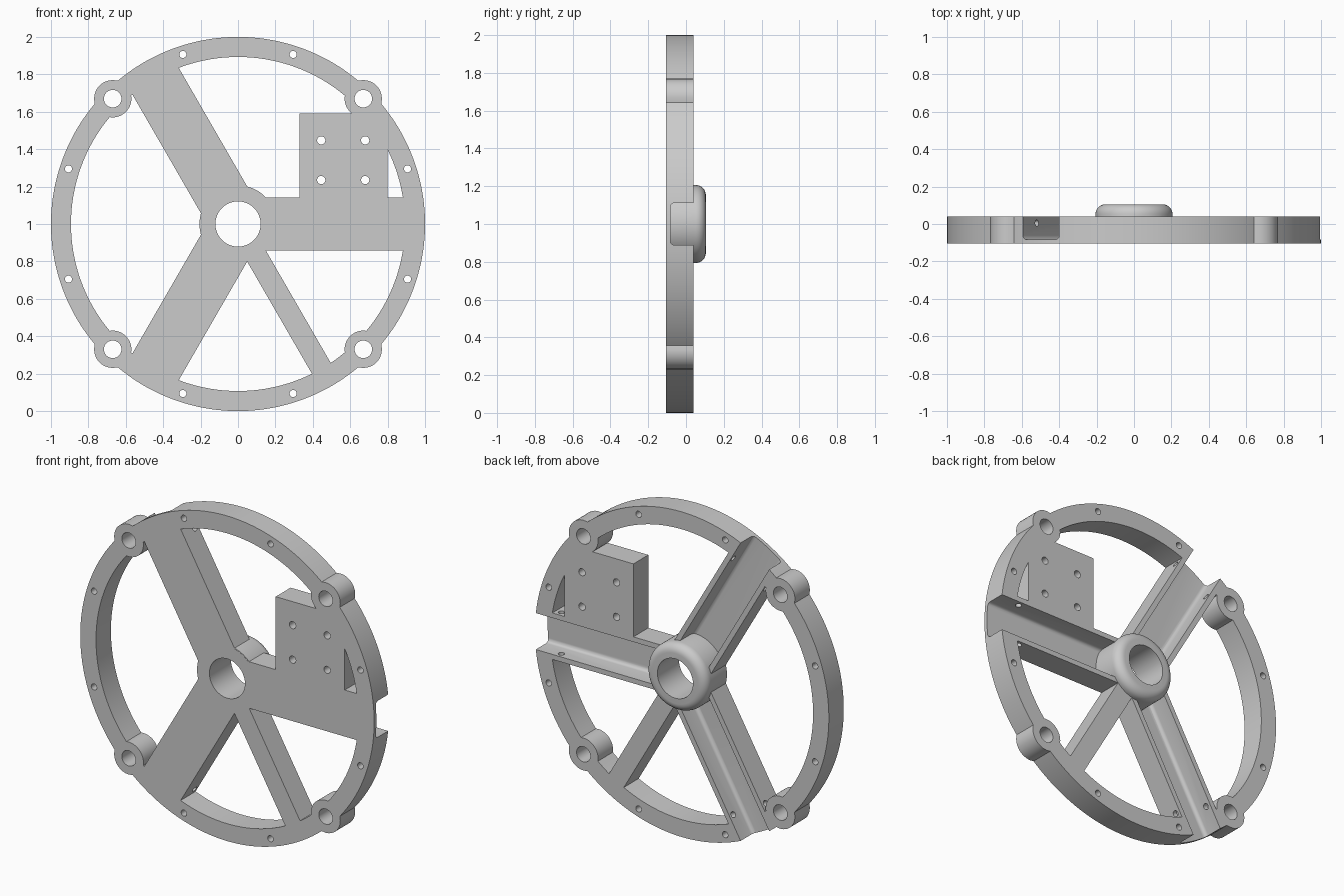
import bpy, bmesh, math
from mathutils import Matrix, Vector

if "Cube" in bpy.data.objects:
    bpy.data.objects.remove(bpy.data.objects["Cube"], do_unlink=True)

FRONT, BACK, HUB_BACK = -0.105, 0.04, 0.105
FLOOR = -0.083
CENTRE = Vector((0, 0, 1))
BOSS_DIST, BOSS_R = 0.947, 0.1


def circle(x, z, r, n=32):
    return [(x + r * math.cos(2 * math.pi * i / n), z + r * math.sin(2 * math.pi * i / n))
            for i in range(n)]


def rect(x0, x1, z0, z1):
    return [(x0, z0), (x1, z0), (x1, z1), (x0, z1)]


def extrude(name, points, offset, turn=0.0):
    """Extrude a loop of 3D points, then turn it about the wheel axis."""
    bm = bmesh.new()
    face = bm.faces.new([bm.verts.new(p) for p in points])
    new = bmesh.ops.extrude_face_region(bm, geom=[face])["geom"]
    bmesh.ops.translate(bm, vec=offset,
                        verts=[g for g in new if isinstance(g, bmesh.types.BMVert)])
    bmesh.ops.transform(bm, verts=bm.verts,
                        matrix=Matrix.Translation(CENTRE) @ Matrix.Rotation(-turn, 4, 'Y'))
    bmesh.ops.recalc_face_normals(bm, faces=bm.faces)
    mesh = bpy.data.meshes.new(name)
    bm.to_mesh(mesh)
    bm.free()
    ob = bpy.data.objects.new(name, mesh)
    bpy.context.collection.objects.link(ob)
    return ob


def plate(name, outline, y0, y1, turn=0.0):
    return extrude(name, [(x, y0, z) for x, z in outline], (0, y1 - y0, 0), turn)


def combine(target, tool, operation='DIFFERENCE'):
    mod = target.modifiers.new("combine", 'BOOLEAN')
    mod.operation = operation
    mod.solver = 'EXACT'
    mod.object = tool
    bpy.context.view_layer.objects.active = target
    bpy.ops.object.modifier_apply(modifier=mod.name)
    bpy.data.objects.remove(tool, do_unlink=True)


def drill(x, z, r, n=24):
    combine(frame, plate("drill", circle(x, z, r, n), -0.3, 0.3))


# Solid disc whose outline swells around the four bolt bosses
outline = []
for i in range(360):
    t = math.radians(i)
    off = (t % (math.pi / 2)) - math.pi / 4
    reach = BOSS_R ** 2 - (BOSS_DIST * math.sin(off)) ** 2
    r = max(1, BOSS_DIST * math.cos(off) + math.sqrt(reach)) if reach > 0 else 1
    outline.append((r * math.cos(t), r * math.sin(t)))
frame = plate("wheel_frame", outline, FRONT, BACK)

# Window cutter: inner disc less the arms, brace, block, bosses and hub
arm_angles = [math.radians(a) for a in (0, 120, 240)]
bosses = [(sx * 0.67, sz * 0.67) for sx in (-1, 1) for sz in (-1, 1)]
kept = [(rect(-0.05, 1.1, -0.143, 0.143), a) for a in arm_angles]
kept.append((rect(0.05, 1.1, -0.058, 0.058), math.radians(300)))
kept.append((rect(0.33, 0.8, 0.05, 0.592), 0))
kept += [(circle(x, z, BOSS_R, 48), 0) for x, z in bosses]
kept.append((circle(0, 0, 0.202, 72), 0))
windows = plate("windows", circle(0, 0, 0.893, 144), -0.3, 0.3)
for shape, turn in kept:
    combine(windows, plate("kept", shape, -0.4, 0.4, turn))
combine(frame, windows)

# Channels in the back of the arms, with rounded floor corners
half, fillet = 0.112, 0.022
section = [(half, 0.3)]
for side in (1, -1):
    arc = []
    for i in range(5):
        t = math.pi / 2 * i / 4
        arc.append((side * (half - fillet + fillet * math.cos(t)),
                    FLOOR + fillet - fillet * math.sin(t)))
    section += arc if side > 0 else arc[::-1]
section.append((-half, 0.3))
for a in arm_angles:
    combine(frame, extrude("channel", [(0.15, y, w) for w, y in section], (1, 0, 0), a))
    # Pin hole through both channel walls
    pin = [(0.845 + p, 0.005 + q, -0.155) for p, q in circle(0, 0, 0.018, 20)]
    combine(frame, extrude("pin_hole", pin, (0, 0, 0.31), a))

# Hub with a rounded back edge
hub = plate("hub", circle(0, 0, 0.206, 80), FRONT + 0.001, HUB_BACK)
bm = bmesh.new()
bm.from_mesh(hub.data)
rim_edges = [e for e in bm.edges if all(v.co.y > BACK for v in e.verts)]
bmesh.ops.bevel(bm, geom=rim_edges, offset=0.052, segments=7, profile=0.5, affect='EDGES')
bm.to_mesh(hub.data)
bm.free()
combine(frame, hub, 'UNION')
drill(0, 0, 0.121, 64)

# Bolt holes in bosses, block and rim
for x, z in bosses:
    drill(x, z, 0.047, 36)
for x in (0.445, 0.68):
    for z in (0.235, 0.447):
        drill(x, z, 0.022)
for quarter in range(4):
    for a in (18, 72):
        t = math.radians(a + 90 * quarter)
        drill(0.953 * math.cos(t), 0.953 * math.sin(t), 0.019)

# Plain grey finish
grey = bpy.data.materials.new("light_grey")
grey.use_nodes = True
colour = (0.6, 0.6, 0.6, 1)
grey.diffuse_color = colour
grey.node_tree.nodes["Principled BSDF"].inputs["Base Color"].default_value = colour
frame.data.materials.clear()
frame.data.materials.append(grey)

bpy.ops.object.select_all(action='DESELECT')
frame.select_set(True)
bpy.context.view_layer.objects.active = frame
bpy.ops.object.shade_smooth_by_angle(angle=math.radians(25))
